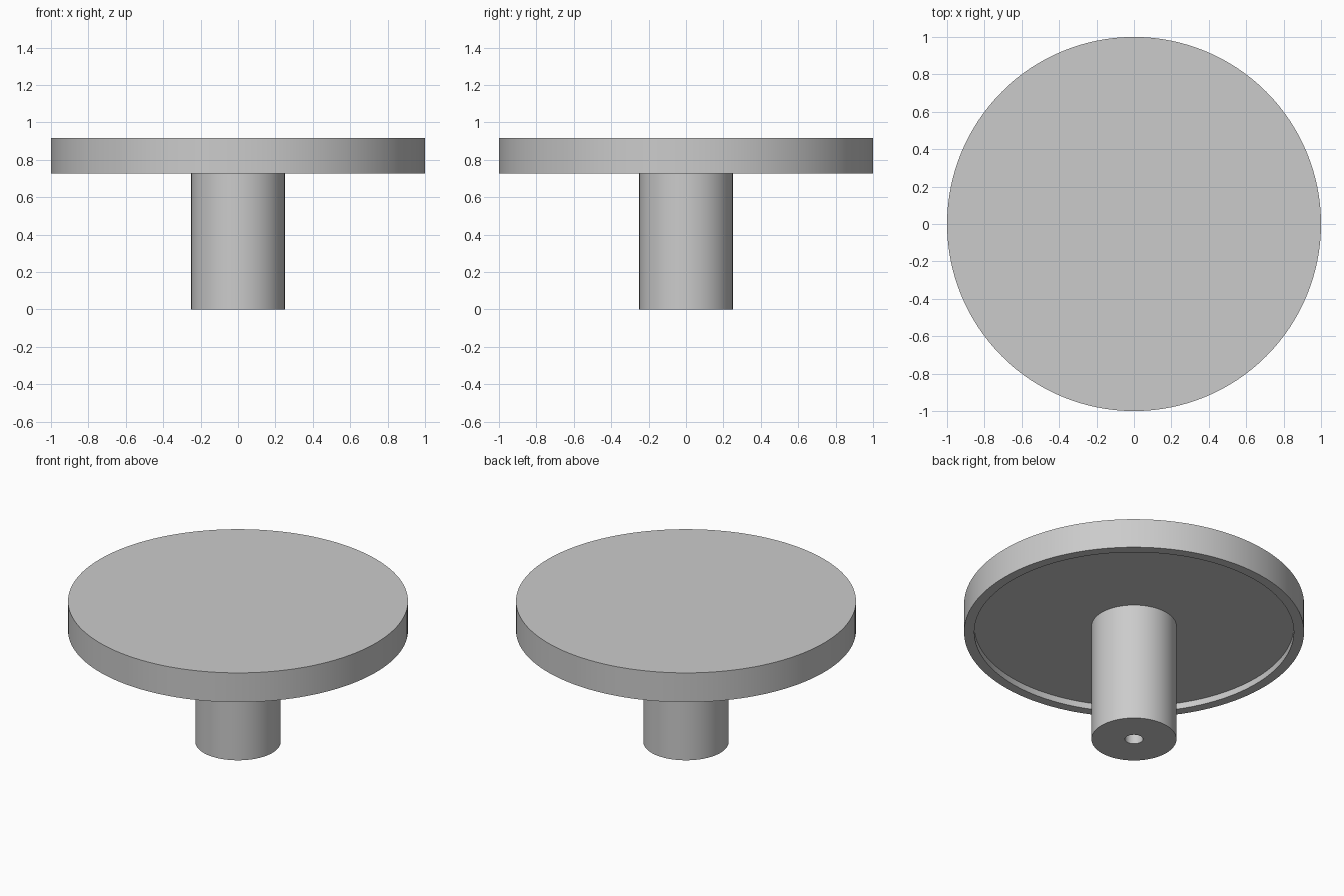
import bpy
import math

cube = bpy.data.objects.get("Cube")
if cube:
    bpy.data.objects.remove(cube, do_unlink=True)

grey = bpy.data.materials.new("plain_grey")
grey.use_nodes = True
colour = (0.6, 0.6, 0.6, 1)
grey.diffuse_color = colour
grey.node_tree.nodes["Principled BSDF"].inputs["Base Color"].default_value = colour

TOP, RIM, CEILING = 0.917, 0.727, 0.767


def lathe(name, rings, segments, closed_ends):
    """Turn (radius, height) rings about z, capping the first and last ring."""
    verts, faces = [], []
    for radius, z in rings:
        for i in range(segments):
            a = math.tau * i / segments
            verts.append((radius * math.cos(a), radius * math.sin(a), z))
    for r in range(len(rings) - 1):
        for i in range(segments):
            j = (i + 1) % segments
            low, high = r * segments, (r + 1) * segments
            faces.append((low + i, low + j, high + j, high + i))
    if closed_ends:
        last = (len(rings) - 1) * segments
        faces.append(tuple(reversed(range(segments))))
        faces.append(tuple(range(last, last + segments)))
    mesh = bpy.data.meshes.new(name)
    mesh.from_pydata(verts, [], faces)
    mesh.materials.append(grey)
    obj = bpy.data.objects.new(name, mesh)
    bpy.context.collection.objects.link(obj)
    bpy.ops.object.select_all(action="DESELECT")
    obj.select_set(True)
    bpy.context.view_layer.objects.active = obj
    bpy.ops.object.shade_smooth_by_angle(angle=math.radians(30))
    return obj


# Round top with a shallow recess inside the lower rim
lathe("disc_top", [(0.94, CEILING), (0.94, RIM), (1, RIM), (1, TOP)], 128, True)

# Stem with a blind screw hole in its base
lathe("stem", [(0.053, 0.5), (0.053, 0), (0.25, 0), (0.25, CEILING + 0.01)], 96, True)
